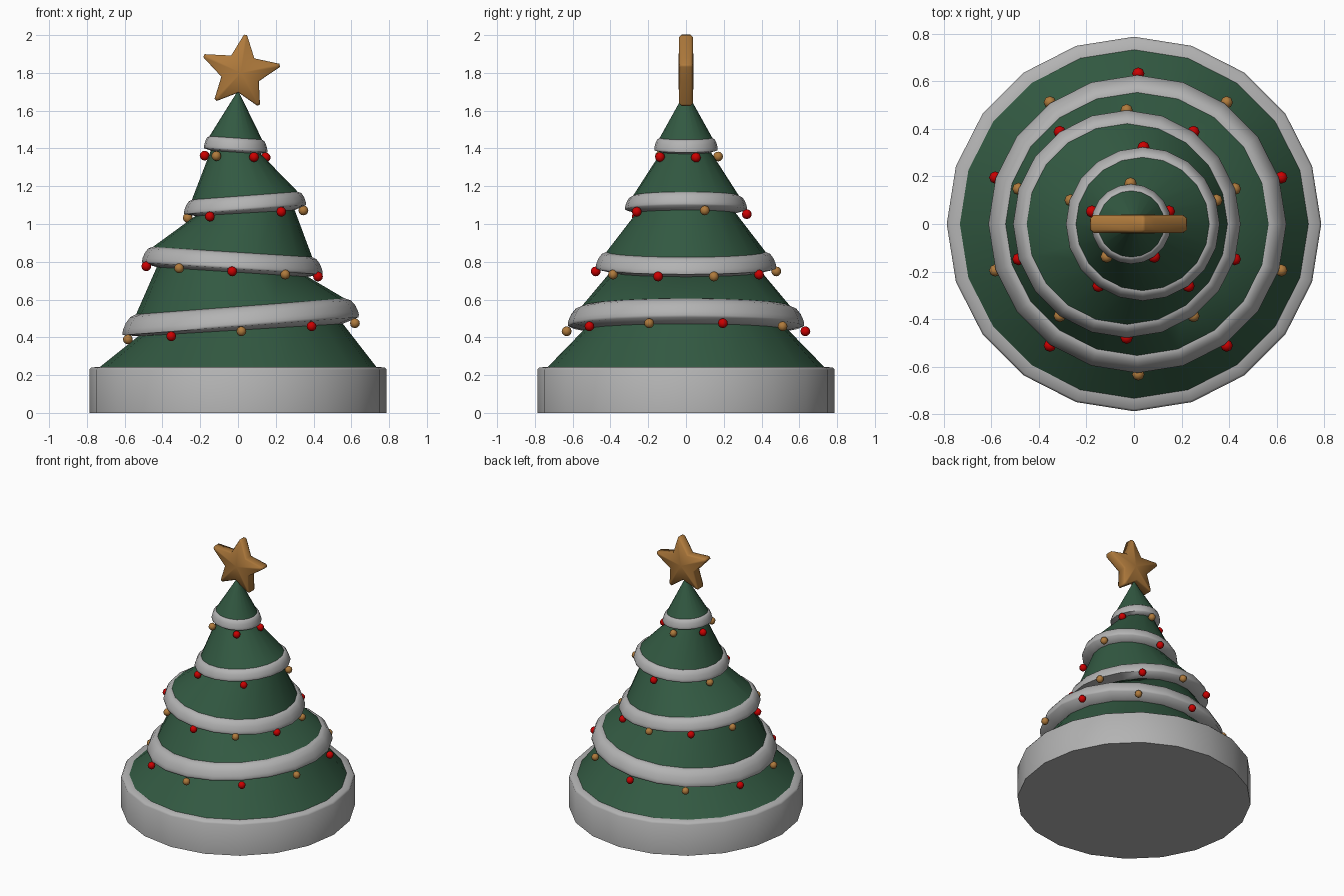
import bpy, bmesh, math

if "Cube" in bpy.data.objects:
    bpy.data.objects.remove(bpy.data.objects["Cube"])

def material(name, rgb):
    m = bpy.data.materials.new(name)
    m.diffuse_color = (*rgb, 1)
    m.use_nodes = True
    m.node_tree.nodes["Principled BSDF"].inputs["Base Color"].default_value = m.diffuse_color
    return m

WHITE = material("snow_white", (0.45, 0.45, 0.45))
GREEN = material("fir_green", (0.032, 0.1, 0.054))
GOLD = material("gold", (0.43, 0.195, 0.045))
RED = material("red", (0.6, 0.0, 0.0))
SIDES = 20

def finish(name, bm, mat, angle=35):
    bmesh.ops.recalc_face_normals(bm, faces=bm.faces)
    me = bpy.data.meshes.new(name)
    bm.to_mesh(me)
    bm.free()
    me.materials.append(mat)
    ob = bpy.data.objects.new(name, me)
    bpy.context.collection.objects.link(ob)
    bpy.ops.object.select_all(action='DESELECT')
    ob.select_set(True)
    bpy.context.view_layer.objects.active = ob
    bpy.ops.object.shade_smooth_by_angle(angle=math.radians(angle))
    return ob

def loft(name, loops, mat, closed=False, angle=35):
    """Skin round loops given as (centre x, radius, z, slope along x)."""
    bm = bmesh.new()
    rows = []
    for cx, r, z, s in loops:
        row = []
        for i in range(SIDES):
            a = 2 * math.pi * i / SIDES
            row.append(bm.verts.new((cx + r * math.cos(a), r * math.sin(a),
                                     z + s * r * math.cos(a))))
        rows.append(row)
    pairs = list(zip(rows, rows[1:]))
    if closed:
        pairs.append((rows[-1], rows[0]))
    for lo, hi in pairs:
        for i in range(SIDES):
            j = (i + 1) % SIDES
            bm.faces.new((lo[i], lo[j], hi[j], hi[i]))
    if not closed:
        bm.faces.new(rows[0])
        bm.faces.new(rows[-1])
    return finish(name, bm, mat, angle)

# Snowy base drum
loft("base", [(0, 0.787, 0, 0), (0, 0.787, 0.228, 0), (0, 0.778, 0.241, 0),
              (0, 0.72, 0.243, 0)], WHITE, angle=65)

# Tilted trims: centre x, radius, lower edge z, slope, top inset, neck inset, height
trims = [(0.014, 0.626, 0.459, 0.076, 0.073, 0.085, 0.105, 0.020),
         (-0.03, 0.478, 0.764, -0.064, 0.056, 0.078, 0.088, 0.018),
         (0.037, 0.323, 1.076, 0.074, 0.043, 0.060, 0.074, 0.018),
         (-0.012, 0.168, 1.390, -0.065, 0.029, 0.036, 0.066, 0.010)]
below = (0, 0.735, 0.240, 0)
for n, (cx, r, z, s, t, neck, h, drop) in enumerate(trims, 1):
    # The inner lower edge hangs lower and is less tilted than the outer one
    inner = (cx, r - neck, z - drop, s - 0.2 * max(s, 0))
    # Foliage tier running up to the neck under this trim
    loft(f"tier_{n}", [below, inner], GREEN)
    # Trim with sloping underside, thin lip and rounded shoulder
    profile = [(0.03 * t, 0), (0, 0.12 * h), (0.06 * t, 0.30 * h), (0.25 * t, 0.60 * h),
               (0.57 * t, 0.88 * h), (t, h), (neck + 0.015, h - 0.012)]
    loft(f"trim_{n}", [inner] + [(cx, r - d, z + k, s) for d, k in profile],
         WHITE, closed=True, angle=70)
    below = (cx, r - t + 0.002, z + h - 0.003, s)
# Top cone
loft("tier_5", [below, (0, 0.004, 1.70, 0)], GREEN)

# Baubles: centre x, ring radius, z, slope, colours clockwise from the back
strings = [(0.018, 0.632, 0.432, 0.071, "RGRGRGRGRG"),
           (-0.031, 0.478, 0.749, -0.06, "GRGRGRGRGR"),
           (0.040, 0.322, 1.052, 0.065, "RGRRG"),
           (-0.015, 0.170, 1.357, -0.03, "GRRGR")]
for n, (cx, r, z, s, colours) in enumerate(strings, 1):
    for k, c in enumerate(colours):
        a = math.pi / 2 - 2 * math.pi * k / len(colours)
        bm = bmesh.new()
        bmesh.ops.create_uvsphere(bm, u_segments=8, v_segments=6, radius=0.026)
        ob = finish(f"bauble_{n}_{k}", bm, RED if c == "R" else GOLD, 60)
        ob.location = (cx + r * math.cos(a), r * math.sin(a), z + s * r * math.cos(a))

# Tilted star with soft edges and blunted tips
tips = [0.203, 0.216, 0.196, 0.195, 0.210]
outline = []
for i in range(10):
    a = math.radians(83 + 36 * i)
    if i % 2:
        outline.append((0.105 * math.cos(a), 0.105 * math.sin(a)))
    else:
        for d in (-0.04, 0.04):
            outline.append((tips[i // 2] * math.cos(a + d), tips[i // 2] * math.sin(a + d)))
bm = bmesh.new()
rows = [[bm.verts.new((0.015 + f * x, y, 1.80 + f * v)) for x, v in outline]
        for f, y in ((0.93, -0.037), (1, -0.024), (1, 0.024), (0.93, 0.037))]
count = len(outline)
for lo, hi in zip(rows, rows[1:]):
    for i in range(count):
        j = (i + 1) % count
        bm.faces.new((lo[i], lo[j], hi[j], hi[i]))
for row, y in ((rows[0], -0.040), (rows[-1], 0.040)):
    centre = bm.verts.new((0.015, y, 1.80))
    for i in range(count):
        bm.faces.new((row[i], row[(i + 1) % count], centre))
finish("star", bm, GOLD, 65)
